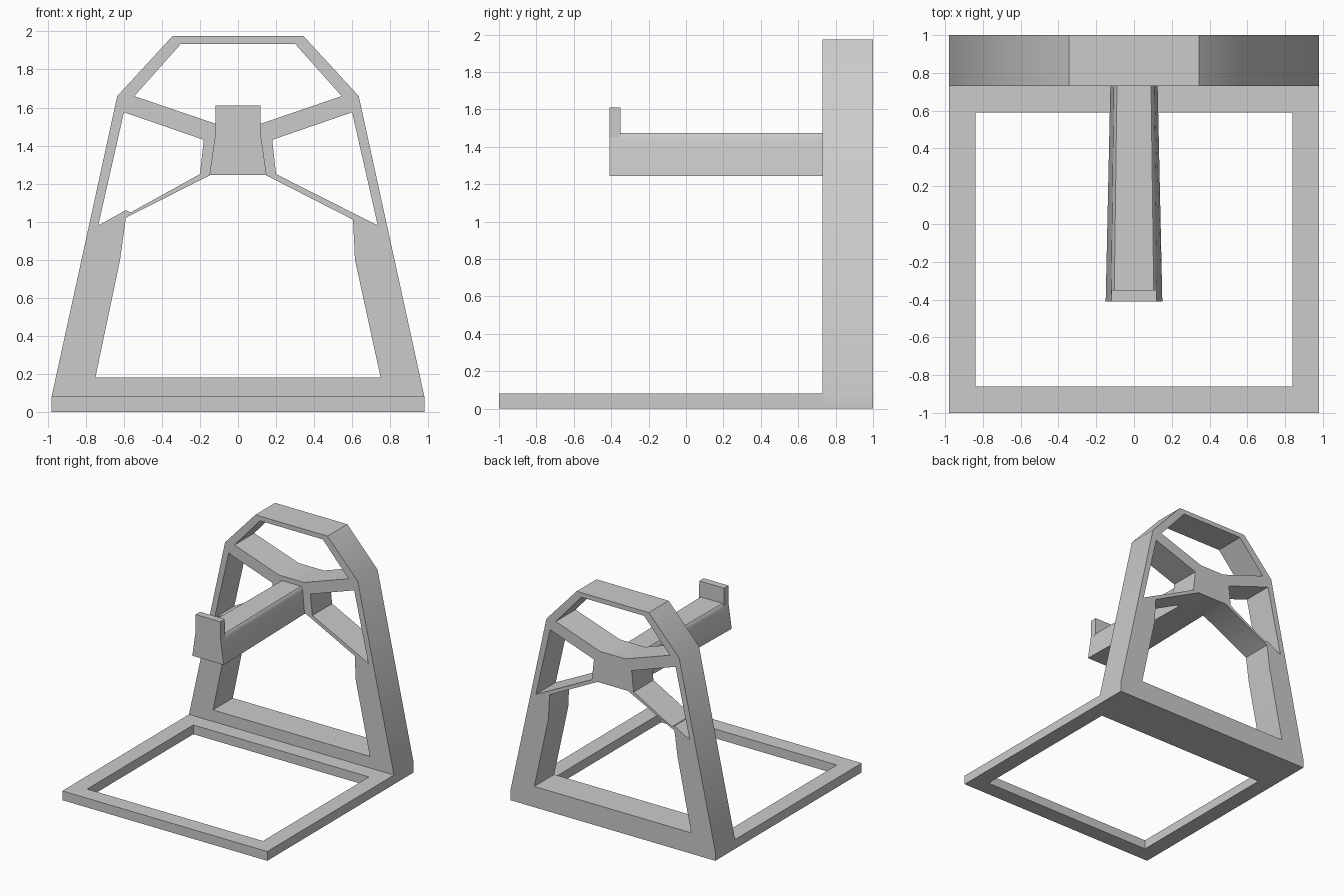
import bpy, math

cube = bpy.data.objects.get("Cube")
if cube:
    bpy.data.objects.remove(cube, do_unlink=True)

grey = bpy.data.materials.new("plain grey")
grey.use_nodes = True
colour = (0.6, 0.6, 0.6, 1)
grey.diffuse_color = colour
grey.node_tree.nodes["Principled BSDF"].inputs["Base Color"].default_value = colour


def finish(obj):
    """Give the part its colour and smooth its shallow bends."""
    obj.data.materials.clear()
    obj.data.materials.append(grey)
    bpy.ops.object.select_all(action="DESELECT")
    obj.select_set(True)
    bpy.context.view_layer.objects.active = obj
    bpy.ops.object.shade_smooth_by_angle(angle=math.radians(40))


def plate(name, loops, depth, location, upright):
    """Extrude a flat outline with holes by the given depth."""
    curve = bpy.data.curves.new(name, "CURVE")
    curve.dimensions = "2D"
    curve.fill_mode = "BOTH"
    curve.extrude = depth / 2
    for loop in loops:
        spline = curve.splines.new("POLY")
        spline.points.add(len(loop) - 1)
        for point, (u, v) in zip(spline.points, loop):
            point.co = (u, v, 0, 1)
        spline.use_cyclic_u = True
    obj = bpy.data.objects.new(name, curve)
    bpy.context.collection.objects.link(obj)
    obj.location = location
    obj.rotation_euler.x = math.pi / 2 if upright else 0
    bpy.ops.object.select_all(action="DESELECT")
    obj.select_set(True)
    bpy.context.view_layer.objects.active = obj
    bpy.ops.object.convert(target="MESH")
    finish(obj)
    return obj


def rectangle(x, low, high):
    return [(-x, low), (x, low), (x, high), (-x, high)]


def mirrored(half):
    return half + [(-x, z) for x, z in reversed(half)]


def loft(name, sections):
    """Join matching cross-sections (y, half profile of x and z) into a solid."""
    rings = [[(x, y, z) for x, z in mirrored(half)] for y, half in sections]
    n = len(rings[0])
    verts = [v for ring in rings for v in ring]
    faces = [[i, (i + 1) % n, n + (i + 1) % n, n + i] for i in range(n)]
    faces += [list(reversed(range(n))), list(range(n, 2 * n))]
    mesh = bpy.data.meshes.new(name)
    mesh.from_pydata(verts, [], faces)
    obj = bpy.data.objects.new(name, mesh)
    bpy.context.collection.objects.link(obj)
    bpy.ops.object.select_all(action="DESELECT")
    obj.select_set(True)
    bpy.context.view_layer.objects.active = obj
    bpy.ops.object.mode_set(mode="EDIT")
    bpy.ops.mesh.select_all(action="SELECT")
    bpy.ops.mesh.normals_make_consistent(inside=False)
    bpy.ops.object.mode_set(mode="OBJECT")
    finish(obj)
    return obj


# Flat base ring
plate("base_ring", [rectangle(0.98, -1, 0.73), rectangle(0.84, -0.86, 0.59)],
      0.08, (0, 0, 0.04), False)

# Upright back frame with its four openings
outline = mirrored([(0.98, 0), (0.98, 0.08), (0.635, 1.66), (0.345, 1.975)])
top_opening = mirrored([(0.12, 1.515), (0.545, 1.66), (0.30, 1.935)])
right_opening = [(0.60, 1.575), (0.18, 1.43), (0.20, 1.25), (0.735, 0.98)]
left_opening = [(-0.60, 1.575), (-0.18, 1.43), (-0.20, 1.25),
                (-0.565, 1.048), (-0.59, 1.06), (-0.735, 0.98)]
leg_opening = [(-0.75, 0.18), (0.75, 0.18), (0.615, 0.80), (0.605, 1.01),
               (0.145, 1.245), (-0.145, 1.245), (-0.56, 1.036),
               (-0.59, 1.02), (-0.62, 0.80)]
plate("back_frame",
      [outline, top_opening, right_opening, left_opening, leg_opening],
      0.27, (0, 0.865, 0), True)

# Tapered support arm with softened upper edges
loft("support_arm", [
    (-0.41, [(0.15, 1.245), (0.122, 1.44), (0.115, 1.465), (0.105, 1.475)]),
    (0.74, [(0.125, 1.245), (0.107, 1.44), (0.10, 1.465), (0.09, 1.475)]),
])

# Stop tab at the front end of the arm
tab_profile = [(0.12, 1.45), (0.118, 1.61)]
loft("stop_tab", [(-0.41, tab_profile), (-0.35, tab_profile)])
